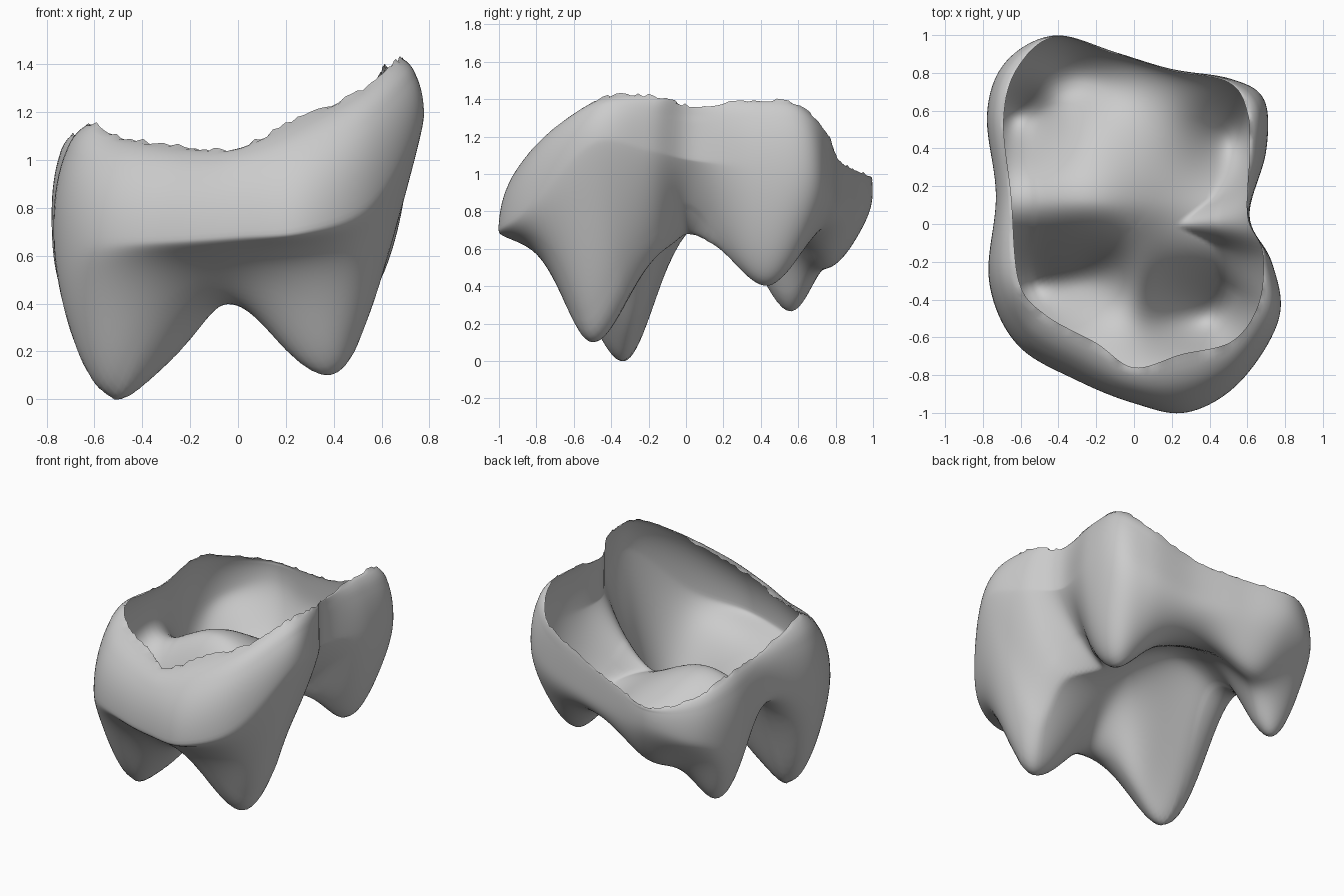
import bpy, bmesh, math, random
from mathutils import Vector

cube = bpy.data.objects.get("Cube")
if cube:
    bpy.data.objects.remove(cube, do_unlink=True)
random.seed(4)

# Stations round the wall: widest x, y, z / rim x, y, z / straightness of lower wall
STATIONS = [
    (.61, .04, 1.12, .60, .04, 1.41, .92),
    (.70, .38, 1.10, .61, .36, 1.44, .55),
    (.69, .66, 1.08, .60, .59, 1.42, .50),
    (.51, .77, 1.00, .50, .75, 1.27, .45),
    (.20, .82, .92, .20, .81, 1.13, .40),
    (-.10, .91, .92, -.10, .90, 1.07, .40),
    (-.42, 1.0, .95, -.42, .99, 1.03, .45),
    (-.68, .86, .85, -.62, .82, 1.08, .35),
    (-.78, .58, .82, -.69, .55, 1.15, .32),
    (-.73, .15, .92, -.65, .15, 1.14, .40),
    (-.77, -.30, .76, -.61, -.30, 1.20, .42),
    (-.62, -.64, .72, -.47, -.48, 1.14, .40),
    (-.30, -.83, .72, -.20, -.63, 1.10, .35),
    (.00, -.95, .74, .00, -.76, 1.10, .33),
    (.28, -1.0, .76, .25, -.69, 1.22, .36),
    (.56, -.84, .88, .52, -.62, 1.34, .48),
    (.77, -.50, 1.22, .66, -.42, 1.46, .75),
    (.73, -.20, 1.18, .68, -.15, 1.46, .77),
]
# Cusps, hump and hollows in the floor:
# x, y, depth, spread in x, spread towards front, spread towards back
BUMPS = [
    (-.57, -.34, .67, .37, .28, .22),   # front right-hand cusp
    (.40, -.50, .54, .36, .22, .26),    # front left-hand cusp
    (.57, .44, .30, .27, .24, .24),     # back left-hand cusp
    (-.64, .56, .46, .24, .22, .17),    # back right-hand cusp
    (-.30, .79, .19, .24, .18, .20),    # small rear cusp
    (-.24, .13, -.23, .40, .22, .36),   # central hump
    (-.08, -.55, .09, .35, .35, .30),   # hollow behind the front wall
    (-.22, -.25, .12, .18, .16, .15),   # trough between the front cusps
    (.02, -.33, -.04, .12, .25, .20),   # low ridge across the trough
]
BASE = .70
CENTRE = Vector((0, -.02))
STEPS, LOWER, UPPER = 10, 44, 14


def spline(i, t):
    """Closed Catmull-Rom through the stations."""
    n = len(STATIONS)
    out = []
    for a, b, c, d in zip(*(STATIONS[(i + k) % n] for k in (-1, 0, 1, 2))):
        out.append(.5 * (2 * b + (c - a) * t + (2 * a - 5 * b + 4 * c - d) * t * t
                         + (3 * b - a - 3 * c + d) * t ** 3))
    return out


def floor_height(x, y):
    z = BASE
    for cx, cy, depth, sx, front, back in BUMPS:
        sy = back if y > cy else front
        z -= depth * math.exp(-((x - cx) / sx) ** 2 - ((y - cy) / sy) ** 2)
    return z


def column(st):
    """Points of one meridian, from near the centre of the floor up to the rim."""
    x, y, zw, rx, ry, rz, b = st
    pts = []
    start = .6 - 1.2 * max(0, b - .75)
    for j in range(1, LOWER + 1):
        s = math.sin(j / LOWER * math.pi / 2)
        p = CENTRE.lerp(Vector((x, y)), s)
        t = max(0, (s - start) / (1 - start))
        f = 1 - max(0, 1 - t ** max(1.3, 3.2 - 2.4 * b)) ** b
        h = floor_height(p.x, p.y)
        pts.append((p.x, p.y, h + (zw - h) * f))
    jag = random.uniform(-.01, .01)
    for j in range(1, UPPER + 1):
        u = j / UPPER
        k = .8 * (1 - math.cos(u * math.pi / 2)) + .2 * u * u
        m = .8 * math.sin(u * math.pi / 2) + .2 * u
        z = zw + (rz - zw) * m + (jag if j == UPPER else 0)
        pts.append((x + (rx - x) * k, y + (ry - y) * k, z))
    return pts


# Open shell: cusped floor, bulging wall and ragged rim in one sheet
bm = bmesh.new()
hub = bm.verts.new((CENTRE.x, CENTRE.y, floor_height(*CENTRE)))
cols = [[bm.verts.new(p) for p in column(spline(i, k / STEPS))]
        for i in range(len(STATIONS)) for k in range(STEPS)]
for c, d in zip(cols, cols[1:] + cols[:1]):
    bm.faces.new((hub, d[0], c[0]))
    for j in range(len(c) - 1):
        bm.faces.new((c[j], d[j], d[j + 1], c[j + 1]))

# Soften the widest line, where wall and floor meet
belt = [v for c in cols for v in c[LOWER // 2:LOWER + 8]]
for _ in range(4):
    bmesh.ops.smooth_vert(bm, verts=belt, factor=.5,
                          use_axis_x=True, use_axis_y=True, use_axis_z=True)

# Stand the lowest cusp on the ground
low = min(v.co.z for v in bm.verts)
bmesh.ops.translate(bm, verts=bm.verts, vec=(0, 0, -low))

mesh = bpy.data.meshes.new("crown_shell")
bm.to_mesh(mesh)
bm.free()
shell = bpy.data.objects.new("crown_shell", mesh)
bpy.context.collection.objects.link(shell)

# Plain grey
grey = bpy.data.materials.new("plain_grey")
grey.use_nodes = True
colour = (.6, .6, .6, 1)
grey.diffuse_color = colour
grey.node_tree.nodes["Principled BSDF"].inputs["Base Color"].default_value = colour
mesh.materials.append(grey)
for poly in mesh.polygons:
    poly.use_smooth = True
